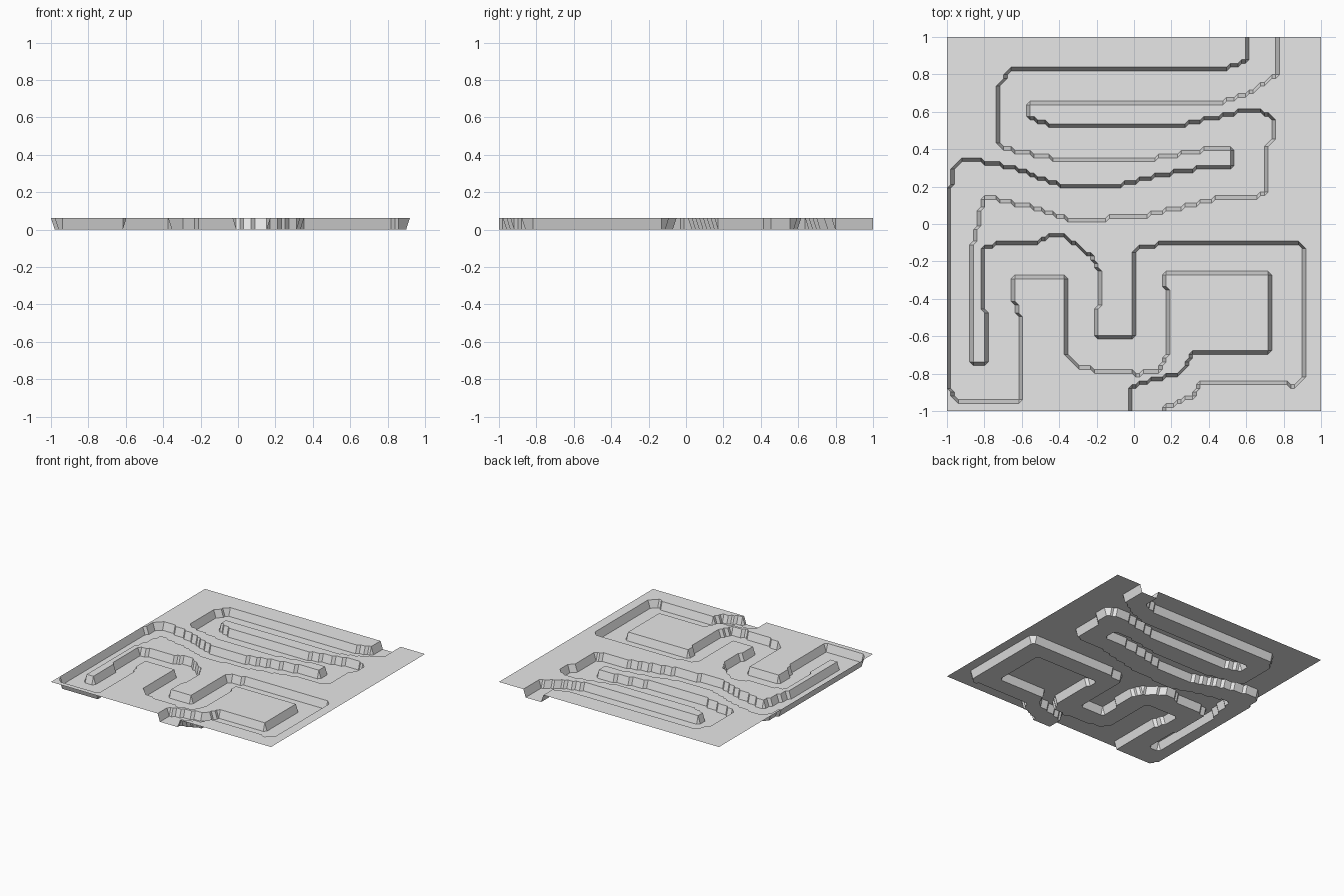
import bpy
import bmesh
import math

CELLS = 99        # squares along each side of the ground
DEPTH = 0.063     # drop from the ground to the trench floor

# Both banks of the winding trench, from the back edge to the front, in hundredths
OUTER_BANK = [
    (60, 101), (60, 87), (47, 83), (-65, 83), (-73, 74), (-73, 43), (-67, 40),
    (-43, 35), (10, 35), (40, 40), (53, 40), (53, 31), (35, 30), (9, 25),
    (-11, 20), (-38, 20), (-64, 30), (-90, 35), (-96, 31), (-98, 20), (-99, -3),
    (-99, -88), (-95, -95), (-61, -95), (-61, -49), (-64, -42), (-64, -28),
    (-37, -29), (-37, -70), (-30, -77), (3, -80), (14, -78), (18, -70),
    (17, -27), (73, -27), (73, -69), (31, -69), (25, -80), (3, -85),
    (-3, -89), (-3, -101),
]
INNER_BANK = [
    (77, 101), (77, 80), (62, 70), (46, 65), (-56, 65), (-56, 57), (-49, 54),
    (-34, 52), (25, 53), (57, 60), (67, 61), (74, 56), (74, 44), (71, 43),
    (71, 18), (66, 14), (47, 14), (25, 9), (3, 4), (-32, 2), (-55, 9),
    (-80, 15), (-86, -11), (-86, -74), (-78, -74), (-78, -50), (-81, -43),
    (-81, -13), (-75, -11), (-53, -11), (-47, -7), (-37, -7), (-23, -17),
    (-18, -26), (-18, -43), (-20, -45), (-20, -61), (1, -61), (1, -50),
    (-1, -49), (-1, -16), (4, -12), (22, -10), (88, -10), (91, -13),
    (91, -82), (87, -86), (63, -85), (36, -84), (32, -92), (16, -98),
    (16, -101),
]


def is_inside(x, y, outline):
    """Tell whether a point lies within a closed outline (even-odd rule)."""
    inside = False
    previous = outline[-1]
    for current in outline:
        (ax, ay), (bx, by) = previous, current
        if (ay > y) != (by > y) and x < ax + (y - ay) * (bx - ax) / (by - ay):
            inside = not inside
        previous = current
    return inside


def make_material(name, colour):
    material = bpy.data.materials.new(name)
    material.use_nodes = True
    material.diffuse_color = colour
    for node in material.node_tree.nodes:
        if node.type == "BSDF_PRINCIPLED":
            node.inputs["Base Color"].default_value = colour
    return material


def build_ground(outline):
    """Lower every grid point inside the trench, then merge the flat areas."""
    bm = bmesh.new()
    bmesh.ops.create_grid(bm, x_segments=CELLS, y_segments=CELLS, size=1)
    for vert in bm.verts:
        low = is_inside(vert.co.x * 100, vert.co.y * 100, outline)
        vert.co.z = 0 if low else DEPTH
    bmesh.ops.triangulate(bm, faces=bm.faces[:])
    bmesh.ops.dissolve_limit(bm, angle_limit=math.radians(1),
                             verts=bm.verts[:], edges=bm.edges[:])
    mesh = bpy.data.meshes.new("trenched_ground")
    bm.to_mesh(mesh)
    bm.free()
    ground = bpy.data.objects.new("trenched_ground", mesh)
    bpy.context.collection.objects.link(ground)
    return ground


default_cube = bpy.data.objects.get("Cube")
if default_cube:
    bpy.data.objects.remove(default_cube, do_unlink=True)

# Thin ground sheet with the sunken path
trench_outline = OUTER_BANK + INNER_BANK[::-1]
ground = build_ground(trench_outline)
ground.data.materials.append(make_material("light_grey", (0.8, 0.8, 0.8, 1)))
